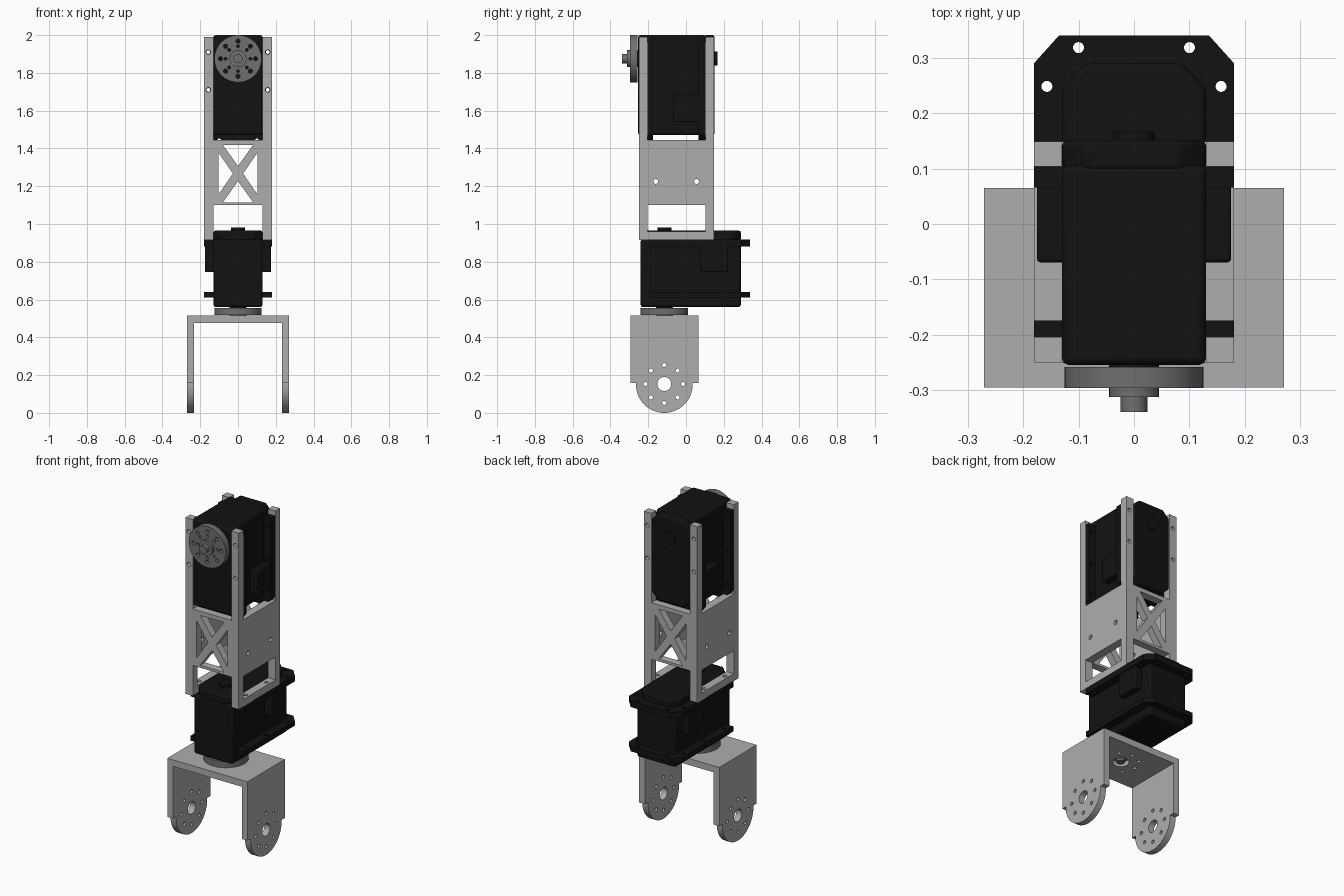
import bpy, bmesh
from math import sin, cos, pi, radians
from mathutils import Matrix

if "Cube" in bpy.data.objects:
    bpy.data.objects.remove(bpy.data.objects["Cube"])

def material(name, v):
    m = bpy.data.materials.new(name)
    m.diffuse_color = (v, v, v, 1)
    m.use_nodes = True
    m.node_tree.nodes["Principled BSDF"].inputs["Base Color"].default_value = m.diffuse_color
    return m

BLACK = material("black_plastic", 0.006)
METAL = material("dark_metal", 0.16)
GREY = material("light_metal", 0.42)

# extrusion frames: profile (y,z) along x, profile (x,z) along y, profile (x,y) along z
ALONG_X = Matrix(((0, 0, 1, 0), (1, 0, 0, 0), (0, 1, 0, 0), (0, 0, 0, 1)))
ALONG_Y = Matrix(((1, 0, 0, 0), (0, 0, 1, 0), (0, 1, 0, 0), (0, 0, 0, 1)))
ALONG_Z = Matrix.Identity(4)

def circle(x, y, r, n=24):
    return [(x + r * cos(2 * pi * i / n), y + r * sin(2 * pi * i / n)) for i in range(n)]

def ring(x, y, radius, r, count=8):
    return [circle(px, py, r, 16) for px, py in circle(x, y, radius, count)]

def rect(x0, x1, y0, y1):
    return [(x0, y0), (x1, y0), (x1, y1), (x0, y1)]

def plate(name, loops, lo, hi, frame, mat=GREY, bevel=0):
    """Extrude a closed outline (first loop) with holes (other loops) from lo to hi."""
    cu = bpy.data.curves.new(name, 'CURVE')
    cu.dimensions, cu.fill_mode, cu.extrude = '2D', 'BOTH', (hi - lo) / 2
    for pts in loops:
        sp = cu.splines.new('POLY')
        sp.points.add(len(pts) - 1)
        for p, (x, y) in zip(sp.points, pts):
            p.co = (x, y, 0, 1)
        sp.use_cyclic_u = True
    tmp = bpy.data.objects.new(name + "_curve", cu)
    bpy.context.collection.objects.link(tmp)
    bpy.context.view_layer.update()
    me = bpy.data.meshes.new_from_object(tmp)
    bpy.data.objects.remove(tmp)
    bm = bmesh.new()
    bm.from_mesh(me)
    bmesh.ops.remove_doubles(bm, verts=bm.verts, dist=1e-5)
    bmesh.ops.dissolve_limit(bm, angle_limit=0.01, verts=bm.verts, edges=bm.edges)
    bmesh.ops.transform(bm, verts=bm.verts, matrix=frame @ Matrix.Translation((0, 0, (lo + hi) / 2)))
    bmesh.ops.recalc_face_normals(bm, faces=bm.faces)
    bm.to_mesh(me)
    bm.free()
    me.materials.clear()
    me.materials.append(mat)
    ob = bpy.data.objects.new(name, me)
    bpy.context.collection.objects.link(ob)
    if bevel:
        b = ob.modifiers.new("bevel", 'BEVEL')
        b.width, b.segments, b.limit_method = bevel, 2, 'ANGLE'
    return ob

def drill(ob, holes):
    """Cut cylinders (loop, lo, hi, frame) out of an object."""
    for loop, lo, hi, frame in holes:
        cut = plate("hole_cutter", [loop], lo, hi, frame)
        cut.hide_render = True
        m = ob.modifiers.new("hole", 'BOOLEAN')
        m.operation, m.solver, m.object = 'DIFFERENCE', 'EXACT', cut
        bpy.context.view_layer.objects.active = ob
        bpy.ops.object.modifier_apply(modifier=m.name)
        bpy.data.objects.remove(cut)

def servo(tag, frame):
    """Motor with its shaft on local z pointing to -z; y runs along its length."""
    n = tag + "_motor_"
    c, x, a, b = 0.045, 0.13, -0.125, 0.405
    plate(n + "body", [rect(-x, x, a, b)], 0, 0.36, frame, BLACK, 0.012)
    cap = [(-x, a + c), (c - x, a), (x - c, a), (x, a + c),
           (x, b - c), (x - c, b), (c - x, b), (-x, b - c)]
    plate(n + "back_cap", [cap], 0.35, 0.405, frame, BLACK, 0.01)
    # mounting flanges with screw holes
    flange = [(-0.18, -0.085), (0.18, -0.085), (0.18, 0.405), (0.135, 0.455), (-0.135, 0.455), (-0.18, 0.405)]
    holes = [circle(s * hx, hy, 0.01, 16) for s in (-1, 1)
             for hx, hy in ((0.157, -0.035), (0.157, 0.165), (0.157, 0.363), (0.1, 0.433))]
    plate(n + "front_flange", [flange] + holes, 0.05, 0.08, frame, BLACK)
    plate(n + "back_flange", [flange] + holes, 0.32, 0.358, frame, BLACK)
    # cable sockets on both sides
    for side, s in (("left", -1), ("right", 1)):
        xs = sorted((s * 0.12, s * 0.175))
        plate(n + side + "_socket", [rect(*xs, 0.19, 0.335)], 0.185, 0.325, frame, BLACK, 0.006)
    # shaft bosses and output horn
    plate(n + "rear_boss", [circle(0, 0, 0.037, 32)], 0.4, 0.421, frame, BLACK)
    plate(n + "neck", [circle(0, 0, 0.045, 32)], -0.006, 0.01, frame, BLACK)
    plate(n + "horn", [circle(0, 0, 0.125, 64)] + ring(0, 0, 0.093, 0.011) + ring(0, 0, 0.066, 0.008),
          -0.042, -0.004, frame, METAL)
    plate(n + "horn_hub", [circle(0, 0, 0.045, 32)], -0.058, -0.03, frame, METAL)
    plate(n + "horn_screw", [circle(0, 0, 0.024, 32)], -0.085, -0.05, frame, METAL)

servo("lower", Matrix.Translation((0, -0.115, 0.56)))
servo("upper", Matrix.Translation((0, -0.254, 1.875)) @ Matrix.Rotation(radians(-90), 4, 'X'))

# fork bracket at the bottom
Y, R = -0.115, 0.15
arc = [(Y + R * cos(pi + pi * i / 32), 0.15 + R * sin(pi + pi * i / 32)) for i in range(33)]
leg = [(Y - 0.18, 0.515), (Y - 0.18, 0.157), (Y - R, 0.157)] + arc + [(Y + R, 0.157), (Y + 0.18, 0.157), (Y + 0.18, 0.515)]
for side, lo, hi in (("left", -0.27, -0.232), ("right", 0.232, 0.27)):
    plate("fork_leg_" + side, [leg, circle(Y, 0.153, 0.037, 32)] + ring(Y, 0.153, 0.1, 0.011), lo, hi, ALONG_X)
plate("fork_top", [rect(-0.232, 0.232, Y - 0.18, Y + 0.18), circle(0, Y, 0.047, 32)] + ring(0, Y, 0.1, 0.011),
      0.475, 0.515, ALONG_Z)

# link frame: side plates with four posts reaching up past the upper motor
F, B = -0.25, 0.149
side_profile = [(F, 0.915), (B, 0.915), (B, 1.99), (0.104, 1.99), (0.104, 1.445),
                (-0.204, 1.445), (-0.204, 1.99), (F, 1.99)]
side_holes = [rect(-0.204, 0.104, 0.96, 1.1), circle(-0.16, 1.225, 0.013), circle(0.056, 1.225, 0.013)]
for side, s in (("left", -1), ("right", 1)):
    lo, hi = sorted((s * 0.13, s * 0.18))
    ob = plate("frame_side_" + side, [side_profile] + side_holes, lo, hi, ALONG_X)
    drill(ob, [(circle(s * 0.157, z, 0.012, 16), -0.3, 0.2, ALONG_Y) for z in (1.71, 1.91)]
          + [(circle(s * 0.157, y, 0.012, 16), 0.9, 0.98, ALONG_Z) for y in (-0.15, 0.05)])

# cross-braced panels front and back
Z = 1.267
windows = []
for s in (-1, 1):
    windows.append([(-0.08, Z + s * 0.152), (0.08, Z + s * 0.152), (0, Z + s * 0.04)])
    windows.append([(s * 0.104, Z - 0.112), (s * 0.104, Z + 0.112), (s * 0.027, Z)])
for name, lo, hi in (("front", F, -0.204), ("back", 0.104, B)):
    plate("frame_brace_" + name, [rect(-0.13, 0.13, 1.1, 1.445)] + windows, lo, hi, ALONG_Y)

# smooth round parts, keep edges sharp
bpy.ops.object.select_all(action='DESELECT')
for ob in bpy.context.scene.objects:
    ob.select_set(True)
    bpy.context.view_layer.objects.active = ob
bpy.ops.object.shade_smooth_by_angle(angle=radians(30))
